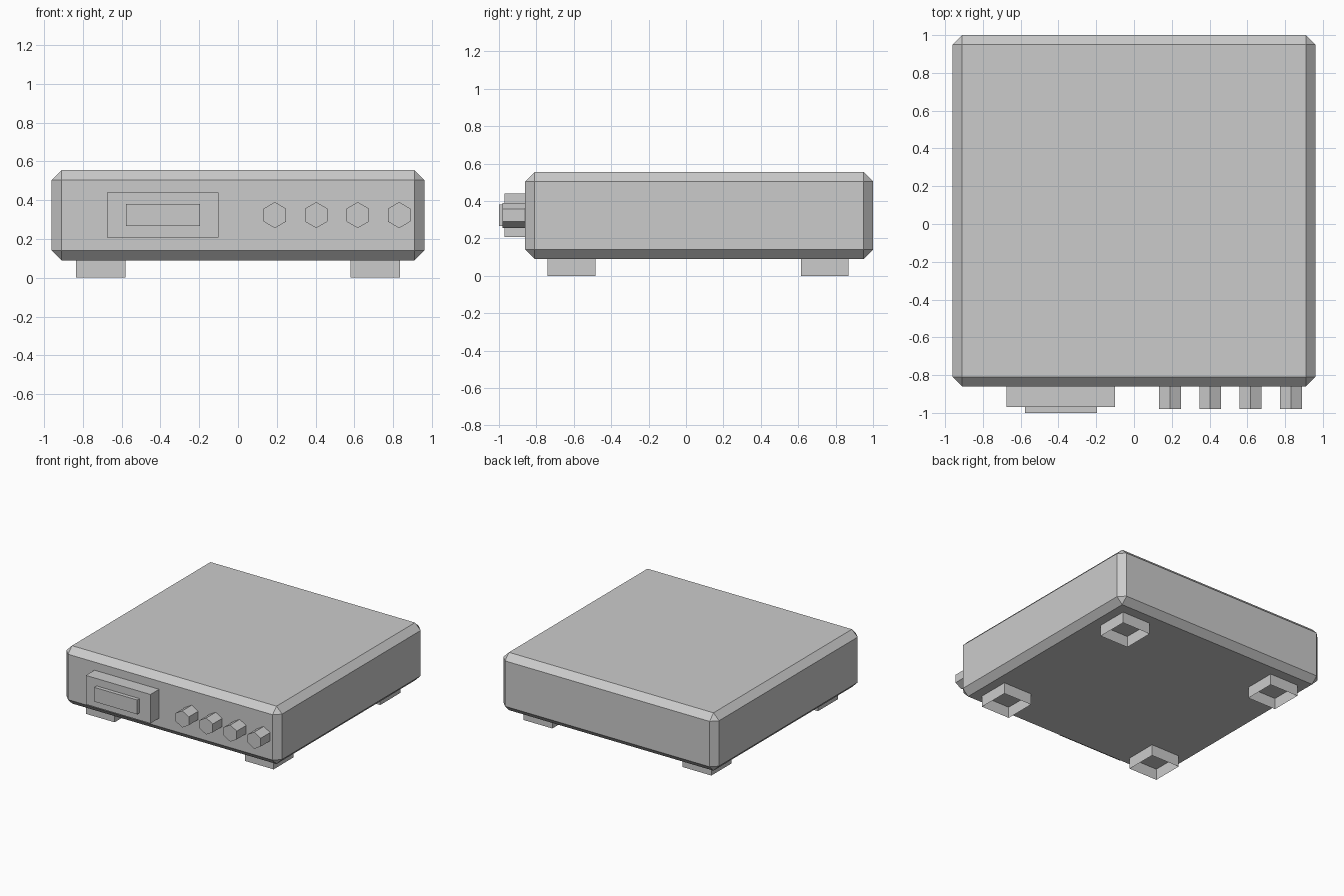
import bpy, bmesh
from math import pi
from mathutils import Matrix

if "Cube" in bpy.data.objects:
    bpy.data.objects.remove(bpy.data.objects["Cube"])


def make_object(name, bm):
    bmesh.ops.recalc_face_normals(bm, faces=bm.faces)
    mesh = bpy.data.meshes.new(name)
    bm.to_mesh(mesh)
    bm.free()
    obj = bpy.data.objects.new(name, mesh)
    bpy.context.collection.objects.link(obj)
    return obj


def box_bm(x, y, z):
    """Box spanning the given (min, max) ranges."""
    bm = bmesh.new()
    bmesh.ops.create_cube(bm, size=1)
    for v in bm.verts:
        v.co = [r[0] + (c + 0.5) * (r[1] - r[0]) for c, r in zip(v.co, (x, y, z))]
    return bm


# Chamfered main case
case = make_object("case", box_bm((-0.96, 0.96), (-0.86, 1.0), (0.09, 0.555)))
bevel = case.modifiers.new("chamfer", 'BEVEL')
bevel.width = 0.05
bevel.segments = 1

# Raised display frame and screen on the front
make_object("display_frame", box_bm((-0.675, -0.10), (-0.97, -0.86), (0.207, 0.44)))
make_object("display_screen", box_bm((-0.578, -0.197), (-1.0, -0.97), (0.266, 0.381)))

# Row of hexagonal knobs, points up
for i in range(4):
    bm = bmesh.new()
    place = Matrix.Translation((0.19 + i * 0.2135, -0.92, 0.323)) @ Matrix.Rotation(pi / 2, 4, 'X')
    bmesh.ops.create_cone(bm, cap_ends=True, segments=6, radius1=0.067,
                          radius2=0.067, depth=0.12, matrix=place)
    # Turn the hexagon if its points are sideways
    if max(v.co.z for v in bm.verts) - 0.323 < 0.06:
        bmesh.ops.rotate(bm, verts=bm.verts, cent=place.translation,
                         matrix=Matrix.Rotation(pi / 6, 3, 'Y'))
    make_object(f"knob_{i + 1}", bm)

# Four hollow square feet, thin walls open at the bottom
for side, x in (("left", (-0.835, -0.58)), ("right", (0.58, 0.835))):
    for end, y in (("front", (-0.74, -0.485)), ("back", (0.615, 0.87))):
        bm = box_bm(x, y, (0.0, 0.09))
        caps = [f for f in bm.faces if max(v.co.z for v in f.verts) - min(v.co.z for v in f.verts) < 0.01]
        bmesh.ops.delete(bm, geom=caps, context='FACES_ONLY')
        make_object(f"foot_{end}_{side}", bm)
